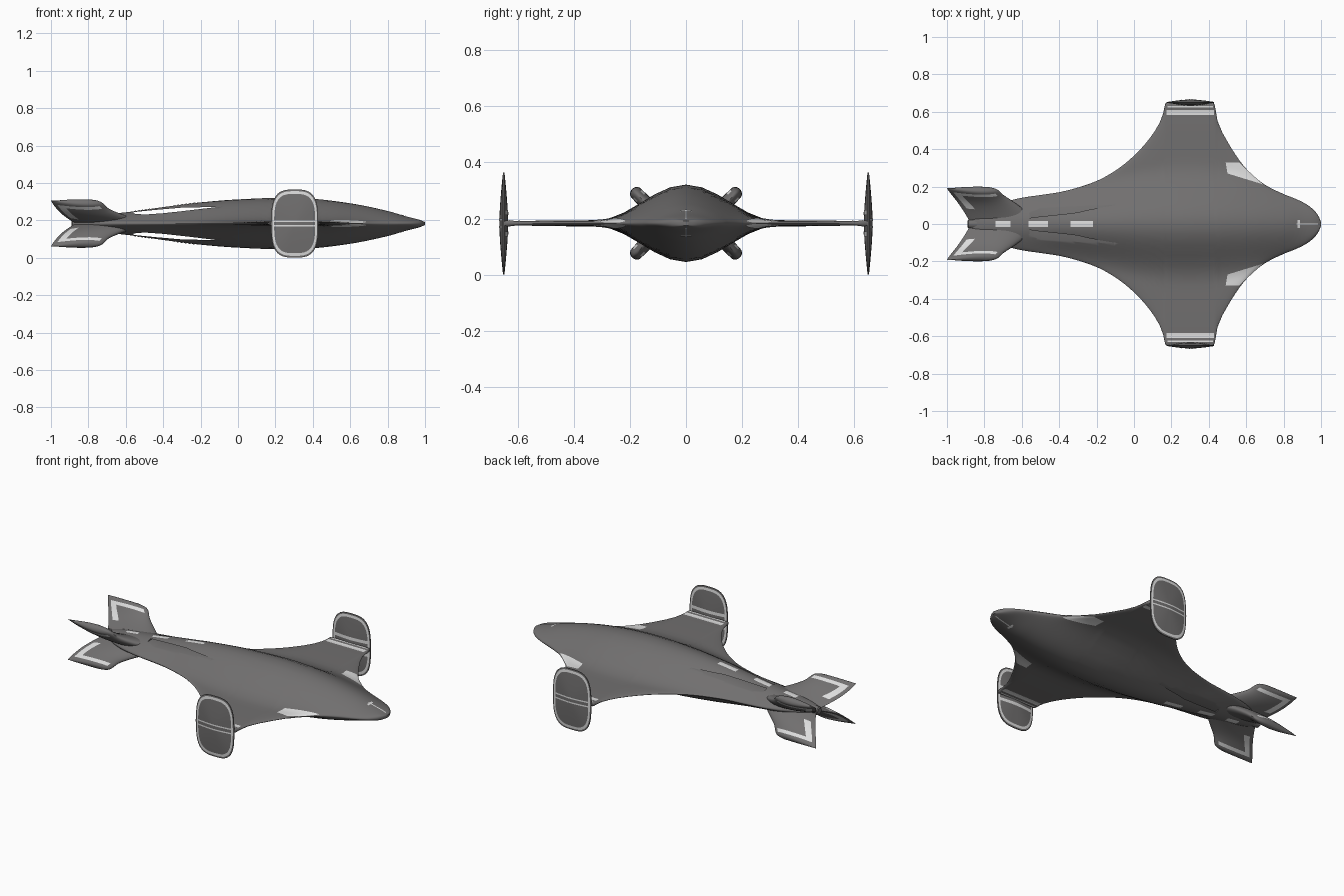
import bpy, bmesh, math
from mathutils import Vector

if "Cube" in bpy.data.objects:
    bpy.data.objects.remove(bpy.data.objects["Cube"])

C = 0.183  # height of the symmetry plane


def material(name, rgb):
    m = bpy.data.materials.new(name)
    m.diffuse_color = (*rgb, 1)
    m.use_nodes = True
    m.node_tree.nodes["Principled BSDF"].inputs["Base Color"].default_value = m.diffuse_color
    return m


GREY = material("hull grey", (0.165, 0.16, 0.16))
LIGHT = material("light marking", (0.72, 0.72, 0.72))


def curve(keys):
    """Monotone smooth interpolation through (x, value) keys."""
    xs, ys = zip(*keys)
    n = len(xs)
    d = [(ys[i + 1] - ys[i]) / (xs[i + 1] - xs[i]) for i in range(n - 1)]
    m = [d[0]] + [0 if a * b <= 0 else 2 * a * b / (a + b) for a, b in zip(d, d[1:])] + [d[-1]]

    def f(x):
        x = min(max(x, xs[0]), xs[-1])
        i = max(k for k in range(n - 1) if xs[k] <= x)
        h = xs[i + 1] - xs[i]
        t = (x - xs[i]) / h
        return (ys[i] * (1 + 2 * t) * (1 - t) ** 2 + m[i] * h * t * (1 - t) ** 2
                + ys[i + 1] * t * t * (3 - 2 * t) + m[i + 1] * h * t * t * (t - 1))
    return f


def make(name, verts, faces, mats=(GREY,), rule=None, solid=True, out=None):
    me = bpy.data.meshes.new(name)
    me.from_pydata([tuple(v) for v in verts], [], faces)
    for m in mats:
        me.materials.append(m)
    if rule:
        for p in me.polygons:
            p.material_index = rule(p.index)
    bm = bmesh.new()
    bm.from_mesh(me)
    if solid:
        bmesh.ops.recalc_face_normals(bm, faces=bm.faces)
    elif out is not None:
        bm.normal_update()
        for f in bm.faces:
            if f.normal.dot(out) < 0:
                f.normal_flip()
    bm.to_mesh(me)
    bm.free()
    ob = bpy.data.objects.new(name, me)
    bpy.context.collection.objects.link(ob)
    return ob


def smooth(ob, deg=40):
    bpy.ops.object.select_all(action='DESELECT')
    ob.select_set(True)
    bpy.context.view_layer.objects.active = ob
    bpy.ops.object.shade_smooth_by_angle(angle=math.radians(deg))


def loft(name, rings, **kw):
    n = len(rings[0])
    verts = [v for r in rings for v in r]
    faces = [(i * n + j, i * n + (j + 1) % n, (i + 1) * n + (j + 1) % n, (i + 1) * n + j)
             for i in range(len(rings) - 1) for j in range(n)]
    faces += [tuple(range(n)), tuple(range(len(verts) - n, len(verts)))]
    return make(name, verts, faces, **kw)


def patch(name, f, quad, out, n=10):
    """Thin marking: a bilinear quad laid on the surface f(a, b)."""
    verts = []
    for i in range(n + 1):
        for j in range(n + 1):
            s, t = i / n, j / n
            verts.append(f(*[(1 - s) * ((1 - t) * quad[0][k] + t * quad[3][k])
                             + s * ((1 - t) * quad[1][k] + t * quad[2][k]) for k in (0, 1)]))
    w = n + 1
    faces = [(i * w + j, i * w + j + 1, (i + 1) * w + j + 1, (i + 1) * w + j)
             for i in range(n) for j in range(n)]
    smooth(make(name, verts, faces, mats=(LIGHT,), solid=False, out=Vector(out)))


# Blended hull and wings: plan half-width, half-height and bulge width along x
width = curve([(-.89, .015), (-.8, .07), (-.7, .115), (-.6, .14), (-.5, .155), (-.4, .17), (-.3, .195),
               (-.2, .23), (-.1, .285), (0, .365), (.1, .48), (.15, .57), (.172, .65), (.3, .65),
               (.425, .65), (.45, .54), (.5, .44), (.55, .36), (.6, .295), (.7, .21), (.8, .16),
               (.87, .132), (.93, .1), (.97, .065), (.99, .035), (1, .008)])
height = curve([(-.89, .01), (-.8, .035), (-.7, .05), (-.6, .06), (-.4, .088), (-.2, .113), (0, .129),
                (.25, .138), (.4, .132), (.6, .108), (.8, .067), (.9, .038), (.97, .02), (1, .008)])
bulge = curve([(-.89, .1), (-.6, .18), (-.4, .2), (-.2, .25), (.1, .31), (.3, .32), (.5, .31),
               (.7, .26), (.85, .19), (1, .1)])


def thick(x, y):
    y = abs(y)
    u = min(1, y / width(x))
    h = height(x)
    core = min(h, .011)
    bell = .5 + .5 * math.cos(math.pi * min(1, y / bulge(x)))
    flare = .03 * max(0, (y - .59) / .055) ** 2
    return ((h - core) * bell + core + flare) * math.sqrt(1 - u ** 6)


N = 36
stations = sorted([-.89 + 1.89 * (1 - math.cos(math.pi * i / 110)) / 2 for i in range(111)]
                  + [.155, .16, .164, .168, .172, .425, .43, .435, .44, .445])
rings = []
for x in stations:
    w = width(x)
    ring = []
    for k in range(2 * N):
        a = math.pi * k / N
        y = w * math.cos(a)
        ring.append((x, y, C + (1 if k < N else -1) * thick(x, y)))
    rings.append(ring)
hull = loft("hull_and_wings", rings)

# Slots that free the thin upper and lower spines
slot = [(-.105, .272), (-.3, .268), (-.45, .255), (-.56, .244), (-.56, .236), (-.5, .231), (-.4, .238), (-.3, .249)]
for s in (1, -1):
    cut = loft("slot_cutter", [[(x, y, C + s * (z - .183)) for x, z in slot] for y in (-.3, .3)])
    cut.hide_render = True
    mod = hull.modifiers.new("slot", 'BOOLEAN')
    mod.operation, mod.solver, mod.object = 'DIFFERENCE', 'EXACT', cut
    bpy.context.view_layer.objects.active = hull
    bpy.ops.object.modifier_apply(modifier="slot")
    bpy.data.objects.remove(cut)
smooth(hull)

# Hull markings on both the upper and the lower side
for s, side in ((1, "upper"), (-1, "lower")):
    def skin(x, y, s=s):
        return (x, y, C + s * (thick(x, y) + .002))

    def bar(name, x0, x1, y0, y1):
        patch(f"{side}_{name}", skin, [(x0, y0), (x1, y0), (x1, y1), (x0, y1)], (0, 0, s))
    for x0, x1 in ((-.74, -.66), (-.565, -.46), (-.34, -.22)):
        bar("spine_dash", x0, x1, -.015, .015)
    bar("nose_line", .87, .985, -.004, .004)
    bar("nose_bar", .875, .887, -.022, .022)
    for m in (1, -1):
        bar("wing_stripe", .174, .428, m * .582, m * .61)
        bar("wing_tip_line", .18, .422, m * .624, m * .632)
        patch(f"{side}_leading_edge_panel", skin,
              [(.49, m * .33), (.56, m * .33), (.69, m * .212), (.5, m * .27)], (0, 0, s))

# Wing tip plates: lens-shaped rounded rectangles
PX, PY, PRX, PRZ, P = .303, .65, .126, .182, 3.2
plate_half = lambda r: .0025 + .0135 * (1 - min(r, 1) ** 1.5)


def plate_radius(x, z):
    return (abs((x - PX) / PRX) ** P + abs((z - C) / PRZ) ** P) ** (1 / P)


R = [.02, .2, .4, .6, .75, .87, .95, 1]
A = 64
for m in (1, -1):
    rings = []
    for side, radii in ((1, R), (-1, R[::-1])):
        for r in radii:
            ring = []
            for k in range(A):
                c, s = math.cos(2 * math.pi * k / A), math.sin(2 * math.pi * k / A)
                q = r / (abs(c) ** P + abs(s) ** P) ** (1 / P)
                ring.append((PX + PRX * q * c, m * PY + side * plate_half(r), C + PRZ * q * s))
            rings.append(ring)
    last = 2 * len(R) - 2
    smooth(loft("wing_tip_plate", rings, mats=(GREY, LIGHT),
                rule=lambda i: 1 if i // A in (5, last - 5) else 0))
    # Horizontal lines across each plate, single pair outside and wider pair inside
    for side, zs, hw in ((1, (.013, -.013), .004), (-1, (.038, -.038), .009)):
        def face(x, z, m=m, side=side):
            return (x, m * (PY + side * (plate_half(plate_radius(x, z)) + .0015)), z)
        for z in zs:
            patch("plate_line", face, [(.192, C + z - hw), (.414, C + z - hw),
                                       (.414, C + z + hw), (.192, C + z + hw)], (0, m * side, 0))

# Four tail fins, curving outward, with a light angle marking
fy = curve([(0, 0), (.35, .075), (.6, .125), (1, .192)])
fz = curve([(0, 0), (.35, .03), (.6, .058), (1, .122)])
lead = curve([(0, -.5), (.35, -.585), (.6, -.655), (.75, -.695), (.9, -.72), (.97, -.745), (1, -.79)])
trail = curve([(0, -.87), (.35, -.915), (.6, -.95), (.9, -.99), (1, -1)])
fth = curve([(0, .034), (.6, .026), (.93, .023), (.98, .016), (1, .004)])
SP = [0, .1, .2, .3, .4, .5, .6, .68, .75, .81, .89, .93, .96, .985, 1]
K = 16
for m in (1, -1):
    for v in (1, -1):
        rings = []
        for s in SP:
            a, b = max(0, s - .02), min(1, s + .02)
            ty, tz = fy(b) - fy(a), fz(b) - fz(a)
            ln = math.hypot(ty, tz)
            ring = []
            for k in range(2 * K):
                c = (1 - math.cos(math.pi * k / K)) / 2
                t = fth(s) * max(0, math.sin(math.pi * c ** .65)) ** .8 * (1 if k < K else -1)
                ring.append((lead(s) + (trail(s) - lead(s)) * c,
                             m * (fy(s) - t * tz / ln), C + v * (fz(s) + t * ty / ln)))
            rings.append(ring)

        def marked(i):
            row, k = divmod(i, 2 * K)
            k = k if k < K else 2 * K - 1 - k
            tip = row == 9 and 3 <= k <= 12
            rear = 4 <= row <= 9 and 11 <= k <= 12
            return 1 if tip or rear else 0
        smooth(loft("tail_fin", rings, mats=(GREY, LIGHT), rule=marked))

# Small exhaust ring at the tail end
smooth(loft("tail_exhaust", [[(x, r * math.cos(k * math.pi / 12), C + r * math.sin(k * math.pi / 12))
                              for k in range(24)] for x, r in ((-.84, .026), (-.885, .024), (-.89, .018))]))
